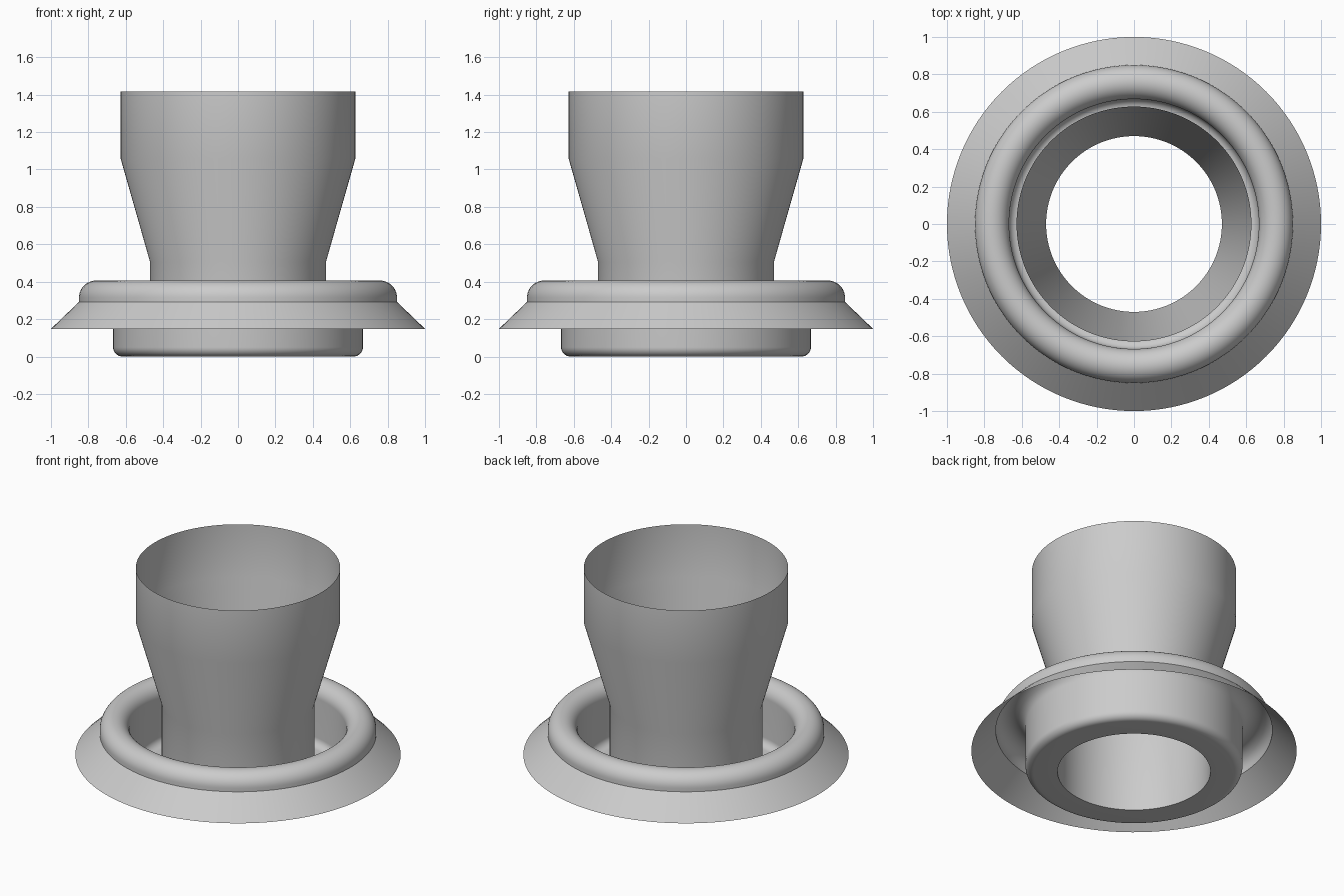
import bpy, bmesh
from math import cos, sin, pi, radians

cube = bpy.data.objects.get("Cube")
if cube:
    bpy.data.objects.remove(cube, do_unlink=True)

SEGMENTS = 128

# One plain grey finish
grey = bpy.data.materials.new("plain grey")
grey.use_nodes = True
GREY = (0.6, 0.6, 0.6, 1)
grey.diffuse_color = GREY
grey.node_tree.nodes["Principled BSDF"].inputs["Base Color"].default_value = GREY


def arc(cx, cz, r, start, end, steps):
    """Points (radius, height) along an arc, angles in degrees."""
    angles = [radians(start + (end - start) * i / steps) for i in range(steps + 1)]
    return [(cx + r * cos(a), cz + r * sin(a)) for a in angles]


def lathe(name, profile):
    """Turn an open profile around z into a thin sheet, normals outward."""
    bm = bmesh.new()
    rings = [[bm.verts.new((r * cos(2 * pi * i / SEGMENTS), r * sin(2 * pi * i / SEGMENTS), z))
              for i in range(SEGMENTS)] for r, z in profile]
    for low, high in zip(rings, rings[1:]):
        for i in range(SEGMENTS):
            j = (i + 1) % SEGMENTS
            bm.faces.new((low[i], low[j], high[j], high[i]))
    mesh = bpy.data.meshes.new(name)
    bm.to_mesh(mesh)
    bm.free()
    mesh.materials.append(grey)
    obj = bpy.data.objects.new(name, mesh)
    bpy.context.collection.objects.link(obj)
    bpy.ops.object.select_all(action='DESELECT')
    obj.select_set(True)
    bpy.context.view_layer.objects.active = obj
    bpy.ops.object.shade_smooth_by_angle(angle=radians(30))
    return obj


# Open tube: straight neck, flare, straight mouth
lathe("flared_tube", [(0.47, 0), (0.47, 0.505), (0.628, 1.06), (0.628, 1.418)])

# Trough around the tube foot, rising into the rolled bead
BEAD_MID, BEAD_R, BEAD_Z = 0.759, 0.091, 0.315
floor = [(0.47, 0)] + arc(0.618, 0.05, 0.05, -90, 0, 8)
bead = arc(BEAD_MID, BEAD_Z, BEAD_R, 180, 0, 24)
lathe("trough_and_bead", floor + bead + [(0.85, 0.292)])

# Sloping skirt below the bead
lathe("skirt", [(1.0, 0.148), (0.85, 0.292)])
